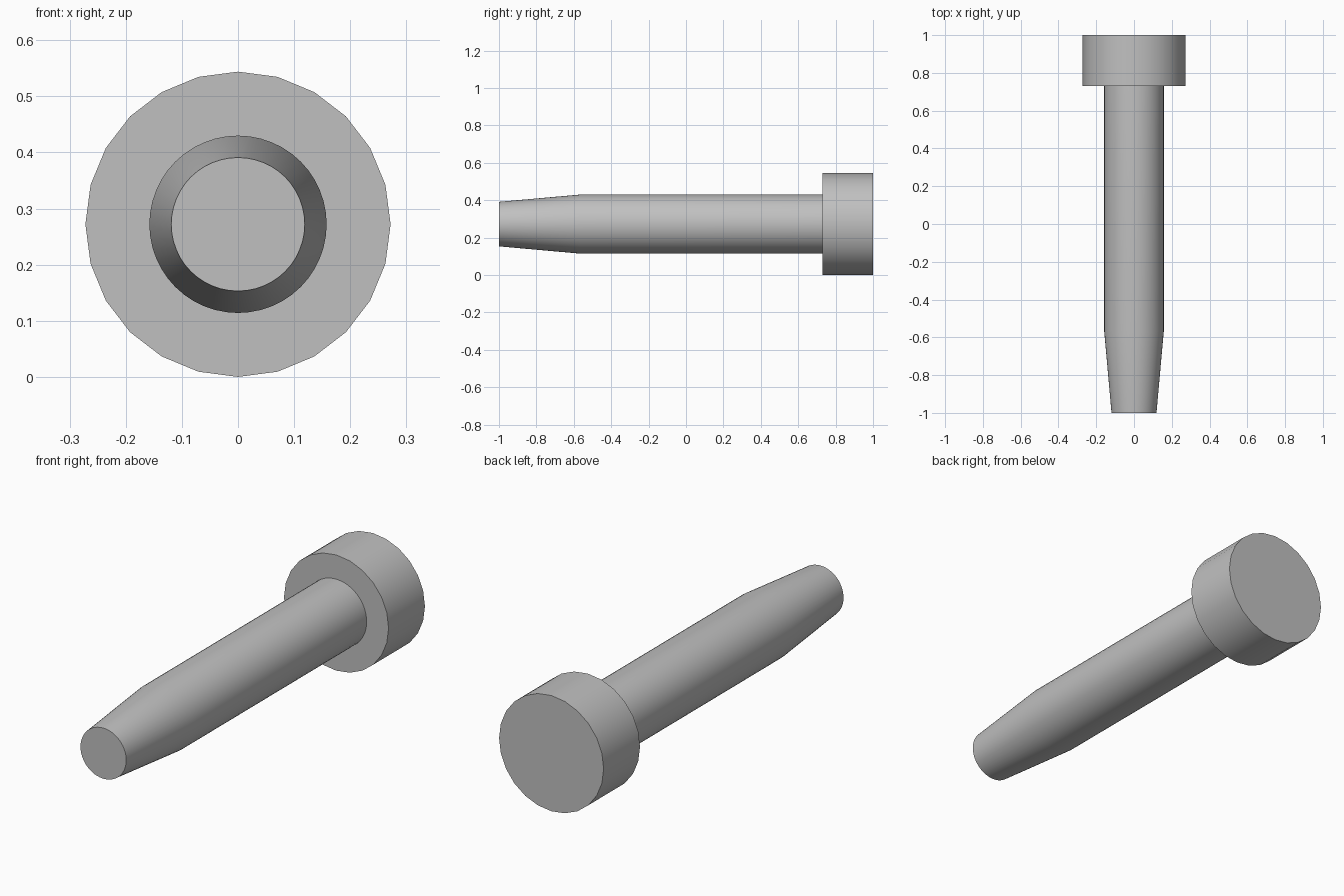
import bpy, bmesh, math

cube = bpy.data.objects.get("Cube")
if cube:
    bpy.data.objects.remove(cube, do_unlink=True)

HEAD_RADIUS = 0.272

grey = bpy.data.materials.new("plain grey")
grey.use_nodes = True
colour = (0.53, 0.53, 0.53, 1)
grey.diffuse_color = colour
grey.node_tree.nodes["Principled BSDF"].inputs["Base Color"].default_value = colour


def turned_part(name, profile, sides):
    """Turn (y, radius) stations around the long axis and cap both ends."""
    bm = bmesh.new()
    rings = []
    for y, r in profile:
        angles = [math.tau * i / sides for i in range(sides)]
        rings.append([bm.verts.new((r * math.sin(a), y, HEAD_RADIUS + r * math.cos(a)))
                      for a in angles])
    for a, b in zip(rings, rings[1:]):
        for i in range(sides):
            j = (i + 1) % sides
            bm.faces.new((a[i], a[j], b[j], b[i]))
    bm.faces.new(rings[0])
    bm.faces.new(rings[-1])
    bmesh.ops.recalc_face_normals(bm, faces=bm.faces)
    mesh = bpy.data.meshes.new(name)
    bm.to_mesh(mesh)
    bm.free()
    mesh.materials.append(grey)
    obj = bpy.data.objects.new(name, mesh)
    bpy.context.collection.objects.link(obj)
    bpy.ops.object.select_all(action="DESELECT")
    obj.select_set(True)
    bpy.context.view_layer.objects.active = obj
    bpy.ops.object.shade_smooth_by_angle(angle=math.radians(30))
    return obj


# Shank with a tapered tip, seated slightly inside the head
turned_part("shank", [(-1, 0.119), (-0.565, 0.158), (0.74, 0.158)], 48)

# Flat cylindrical head
turned_part("head", [(0.73, HEAD_RADIUS), (1, HEAD_RADIUS)], 24)
